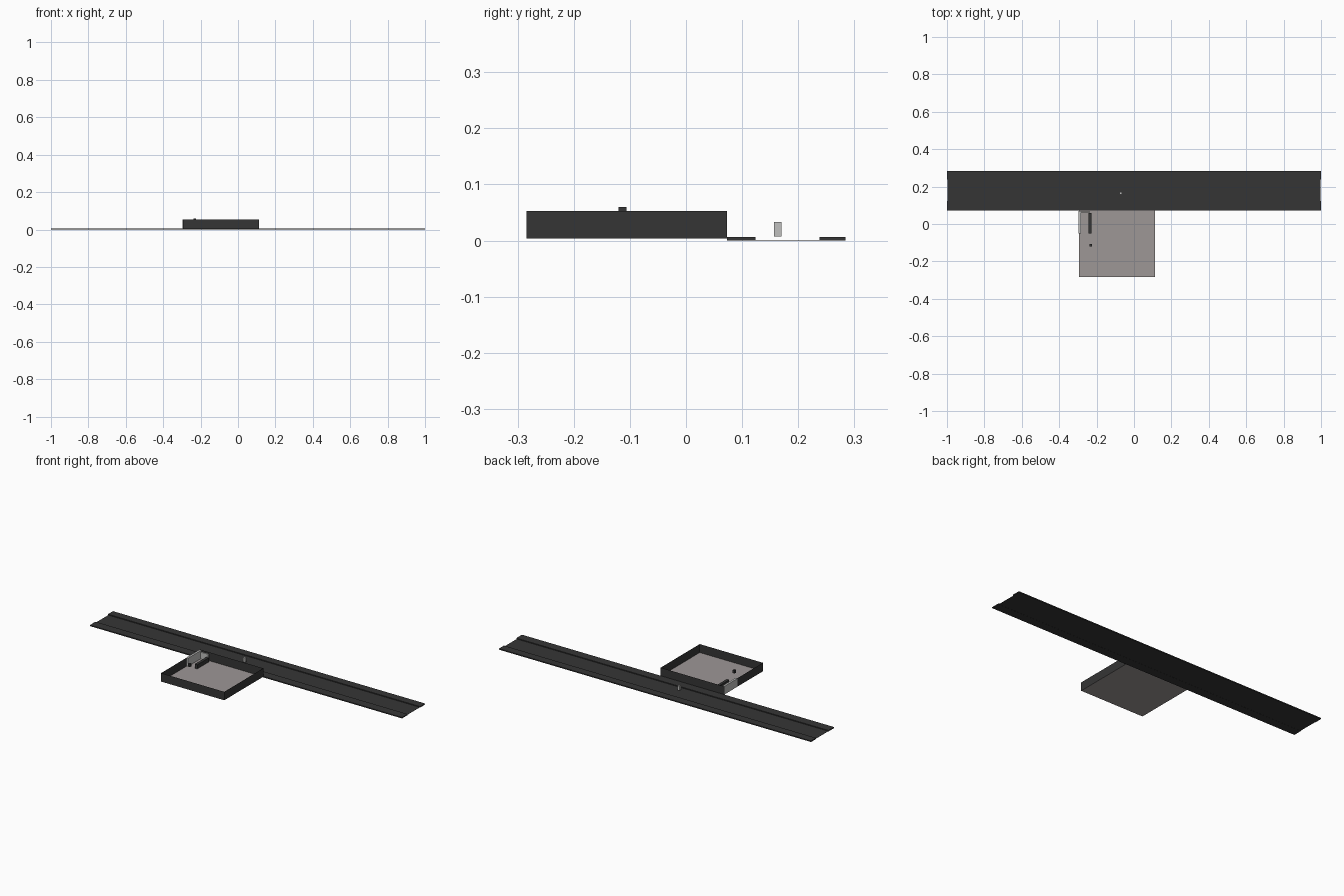
import bpy, bmesh

if "Cube" in bpy.data.objects:
    bpy.data.objects.remove(bpy.data.objects["Cube"])


def material(name, rgb):
    m = bpy.data.materials.new(name)
    m.diffuse_color = (*rgb, 1)
    m.use_nodes = True
    m.node_tree.nodes["Principled BSDF"].inputs["Base Color"].default_value = m.diffuse_color
    return m


dark = material("charcoal", (0.036, 0.036, 0.036))
floor_grey = material("warm grey", (0.34, 0.31, 0.305))
light = material("light grey", (0.53, 0.53, 0.52))


def finish(name, bm, *mats):
    me = bpy.data.meshes.new(name)
    bm.to_mesh(me)
    bm.free()
    for m in mats:
        me.materials.append(m)
    ob = bpy.data.objects.new(name, me)
    bpy.context.collection.objects.link(ob)
    return ob


def box_mesh(x, y, z):
    bm = bmesh.new()
    bmesh.ops.create_cube(bm, size=1)
    for v in bm.verts:
        v.co = [r[0] if c < 0 else r[1] for c, r in zip(v.co, (x, y, z))]
    return bm


def box(name, x, y, z, mat):
    return finish(name, box_mesh(x, y, z), mat)


# long board: two raised edge strips joined by a paper-thin sheet
box("board_front_strip", (-1, 1), (0.073, 0.124), (0, 0.006), dark)
box("board_back_strip", (-1, 1), (0.238, 0.284), (0, 0.006), dark)
box("board_middle_sheet", (-0.998, 0.998), (0.124, 0.238), (0.0005, 0.0012), dark)

# open tray: thin walls, no lid, floor in its own colour
bm = box_mesh((-0.294, 0.111), (-0.284, 0.073), (0.004, 0.053))
bm.normal_update()
bmesh.ops.delete(bm, geom=[f for f in bm.faces if f.normal.z > 0.5], context='FACES_ONLY')
for f in bm.faces:
    f.material_index = 1 if f.normal.z < -0.5 else 0
finish("tray", bm, dark, floor_grey)

# light corner bracket set in the left wall of the tray
box("bracket_side", (-0.296, -0.284), (-0.05, 0.07), (0.006, 0.053), light)
box("bracket_back", (-0.284, -0.235), (0.062, 0.068), (0.006, 0.045), light)

# dark bar and knob inside the tray
box("inner_bar", (-0.242, -0.226), (-0.05, 0.058), (0.006, 0.03), dark)
box("knob", (-0.237, -0.224), (-0.12, -0.106), (0.043, 0.06), dark)

# small peg on the board
box("peg", (-0.077, -0.064), (0.157, 0.17), (0.007, 0.033), light)
